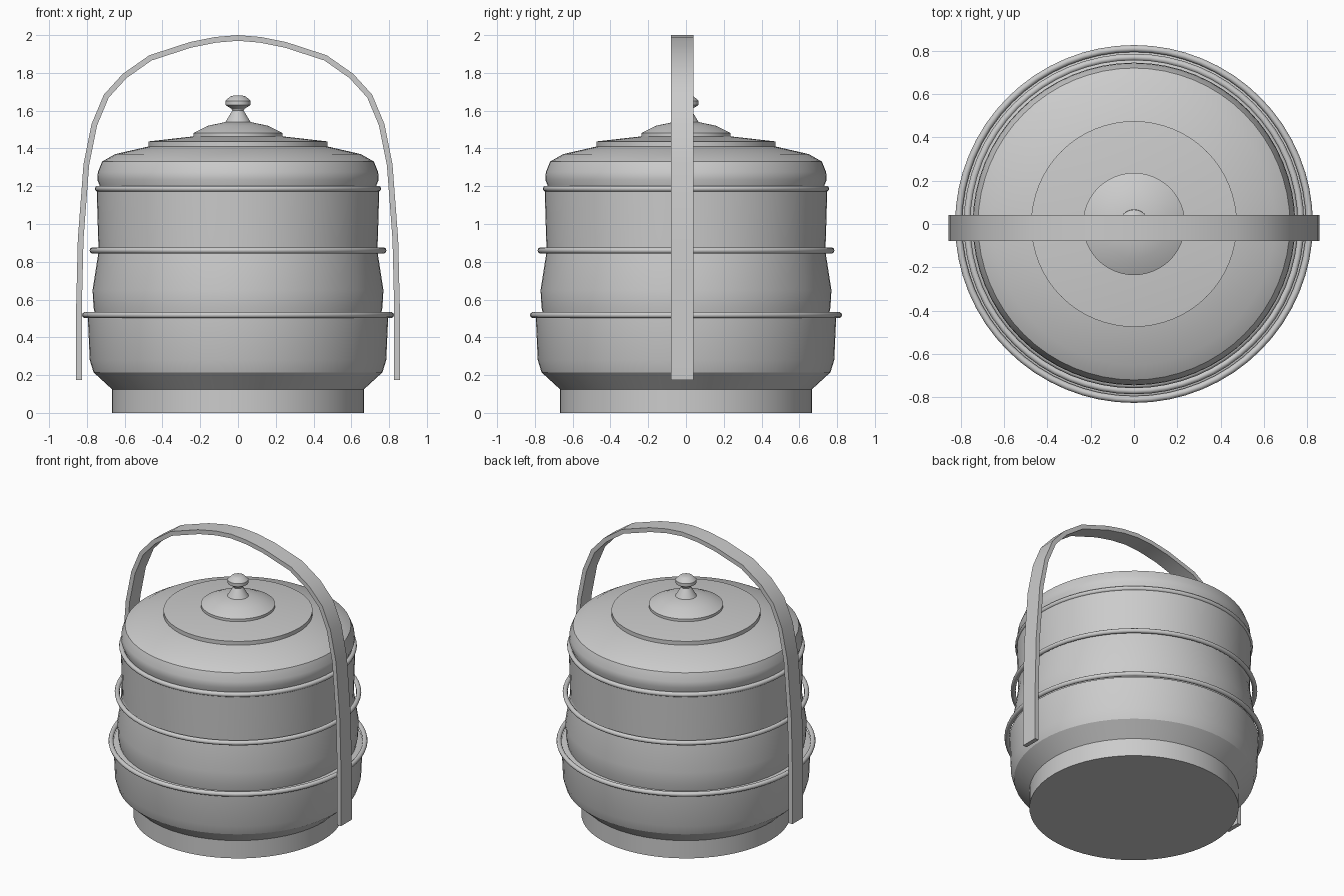
import bpy
import bmesh
import math
from mathutils import Vector

cube = bpy.data.objects.get("Cube")
if cube:
    bpy.data.objects.remove(cube, do_unlink=True)

SIDES = 64

metal = bpy.data.materials.new("brushed grey metal")
metal.use_nodes = True
GREY = (0.6, 0.6, 0.6, 1)
metal.diffuse_color = GREY
metal.node_tree.nodes["Principled BSDF"].inputs["Base Color"].default_value = GREY


def finish(bm, name, angle=30):
    bmesh.ops.recalc_face_normals(bm, faces=bm.faces)
    mesh = bpy.data.meshes.new(name)
    bm.to_mesh(mesh)
    bm.free()
    obj = bpy.data.objects.new(name, mesh)
    bpy.context.collection.objects.link(obj)
    mesh.materials.append(metal)
    bpy.ops.object.select_all(action="DESELECT")
    obj.select_set(True)
    bpy.context.view_layer.objects.active = obj
    bpy.ops.object.shade_smooth_by_angle(angle=math.radians(angle))
    return obj


def lathe(name, profile):
    """Turn (radius, height) points around z, capping both ends."""
    bm = bmesh.new()
    loops = []
    for r, z in profile:
        loops.append([bm.verts.new((r * math.cos(a), r * math.sin(a), z))
                      for a in (math.tau * i / SIDES for i in range(SIDES))])
    for low, high in zip(loops, loops[1:]):
        for i in range(SIDES):
            j = (i + 1) % SIDES
            bm.faces.new((low[i], low[j], high[j], high[i]))
    bm.faces.new(loops[0])
    bm.faces.new(loops[-1])
    return finish(bm, name)


# Stacked containers
lathe("foot_and_lower_container", [
    (0.667, 0), (0.667, 0.125), (0.765, 0.215), (0.785, 0.28),
    (0.795, 0.505), (0.76, 0.515)])
lathe("middle_container", [
    (0.755, 0.51), (0.765, 0.56), (0.77, 0.65), (0.738, 0.855)])
lathe("upper_container", [
    (0.738, 0.85), (0.742, 0.975), (0.748, 1.18)])

# Lid with two raised steps
lathe("lid", [
    (0.73, 1.18), (0.733, 1.205), (0.745, 1.235), (0.742, 1.275), (0.72, 1.33),
    (0.65, 1.37), (0.475, 1.41), (0.475, 1.437), (0.236, 1.464)])
lathe("lid_centre_step", [
    (0.236, 1.46), (0.236, 1.482), (0.16, 1.52), (0.065, 1.54)])

# Knob on a tapered neck
lathe("knob", [
    (0.068, 1.538), (0.03, 1.6), (0.035, 1.61), (0.066, 1.63),
    (0.066, 1.652), (0.042, 1.675), (0.02, 1.681)])

# Rim rings between the containers
for name, radius, height in (("lower_ring", 0.81, 0.518),
                             ("middle_ring", 0.77, 0.86),
                             ("upper_ring", 0.742, 1.187)):
    bpy.ops.mesh.primitive_torus_add(
        major_radius=radius, minor_radius=0.016, major_segments=SIDES,
        minor_segments=10, location=(0, 0, height))
    ring = bpy.context.object
    ring.name = name
    ring.data.materials.append(metal)
    bpy.ops.object.shade_smooth()

# Arched flat handle: outer edge of one half, then mirrored
half = [(0.857, 0.175), (0.857, 0.55), (0.848, 0.92), (0.818, 1.315), (0.775, 1.53),
        (0.71, 1.685), (0.61, 1.795), (0.47, 1.893), (0.255, 1.963), (0.12, 1.99)]
outer = [Vector(p) for p in half] + [Vector((0, 2))]
outer += [Vector((-x, z)) for x, z in reversed(half)]
THICK, BACK, FRONT = 0.03, 0.041, -0.079

bm = bmesh.new()
sections = []
for i, p in enumerate(outer):
    along = outer[min(i + 1, len(outer) - 1)] - outer[max(i - 1, 0)]
    inward = Vector((-along.y, along.x)).normalized() * THICK
    if i in (0, len(outer) - 1):
        inward.y = 0
    q = p + inward
    sections.append([bm.verts.new((v.x, y, v.y))
                     for v, y in ((p, FRONT), (p, BACK), (q, BACK), (q, FRONT))])
for a, b in zip(sections, sections[1:]):
    for i in range(4):
        j = (i + 1) % 4
        bm.faces.new((a[i], a[j], b[j], b[i]))
bm.faces.new(sections[0])
bm.faces.new(sections[-1])
finish(bm, "carrying_handle", 40)
